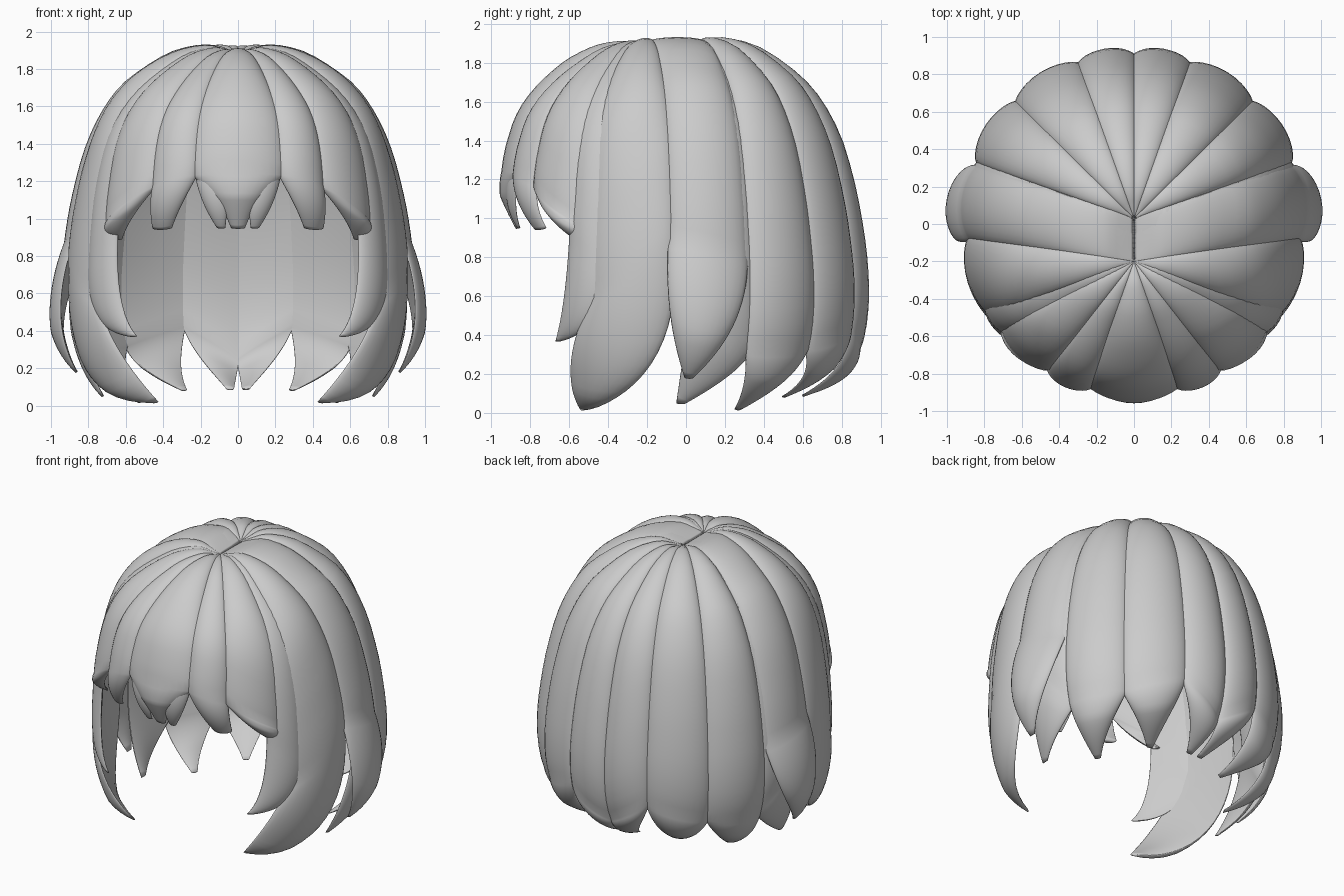
import bpy, bmesh, math

if "Cube" in bpy.data.objects:
    bpy.data.objects.remove(bpy.data.objects["Cube"])

# Head profiles (radius, height) from the parting downwards
SIDE = [(0, 1.88), (.08, 1.9), (.2, 1.915), (.4, 1.855), (.6, 1.71), (.72, 1.56), (.815, 1.36),
        (.885, 1.1), (.92, .9), (.942, .7), (.94, .5), (.905, .33), (.84, .2)]
FRONT = [(0, 1.88), (.08, 1.89), (.2, 1.89), (.4, 1.84), (.64, 1.715), (.835, 1.55), (.925, 1.36),
         (.955, 1.1), (.95, .9), (.94, .7), (.93, .5), (.88, .33), (.8, .2)]
UPPER, LOWER, COLS = 26, 16, 14


def catmull(pts, steps=10):
    out = []
    for i in range(len(pts) - 1):
        p0, p1 = pts[max(i - 1, 0)], pts[i]
        p2, p3 = pts[i + 1], pts[min(i + 2, len(pts) - 1)]
        for k in range(steps):
            t = k / steps
            out.append(tuple(.5 * (2 * b + (c - a) * t + (2 * a - 5 * b + 4 * c - d) * t * t
                                   + (3 * b - a - 3 * c + d) * t ** 3)
                             for a, b, c, d in zip(p0, p1, p2, p3)))
    return out + [pts[-1]]


def edge(az, z_sep, tip, flare, inset, ctrl):
    """Edge of a lock as (azimuth, radius, z): over the dome, then curving to the tip."""
    w = max(0, math.cos(math.radians(az))) ** 1.5
    prof = [(a[0] + (b[0] - a[0]) * w, a[1] + (b[1] - a[1]) * w) for a, b in zip(SIDE, FRONT)]
    dense = catmull(prof)
    cut = [p for i, p in enumerate(dense) if i < 25 or p[1] >= z_sep]
    rows = []
    for i in range(UPPER + 1):
        f = i / UPPER * (len(cut) - 1)
        k = min(int(f), len(cut) - 2)
        r, z = [cut[k][j] + (cut[k + 1][j] - cut[k][j]) * (f - k) for j in (0, 1)]
        rows.append((az, r - inset * min(1, r / .5), z))
    a = rows[-1]
    c = (az + (tip[0] - az) * ctrl[0], a[1] * flare, tip[2] + ctrl[1] * (a[2] - tip[2]))
    for i in range(1, LOWER + 1):
        t = i / LOWER
        rows.append(tuple((1 - t) ** 2 * p + 2 * t * (1 - t) * q + t * t * s
                          for p, q, s in zip(a, c, tip)))
    return rows


def lock(name, az, sep, tip, tip_w=1.5, root=(-.2, -.2), flare=1.03, inset=.045, bulge=.055,
         cl=(.3, .45), cr=(.3, .45), mirror=True):
    L = edge(az[0] - 1, sep[0], (tip[0] - tip_w, tip[1], tip[2]), flare, inset, cl)
    R = edge(az[1] + 1, sep[1], (tip[0] + tip_w, tip[1], tip[2]), flare, inset, cr)
    n = len(L)
    bm = bmesh.new()
    us = [-math.cos(math.pi * j / COLS) for j in range(COLS + 1)]
    ring_us = [(u, 1) for u in us] + [(u, -1) for u in us[-2:0:-1]]
    rings = []
    for i in range(n):
        ring = []
        for u, side in ring_us:
            f = (u + 1) / 2
            mix = lambda k: [p + (q - p) * f for p, q in zip(L[k], R[k])]
            a, r, z = mix(i)
            p, q = mix(max(i - 2, 0)), mix(min(i + 2, n - 1))
            dr, dz = q[1] - p[1], q[2] - p[2]
            ln = math.hypot(dr, dz) or 1
            chord = math.radians(abs(R[i][0] - L[i][0])) * r
            h = min(bulge, .2 * chord) * (1 - u * u) ** .65 if side > 0 else -min(.015, .08 * chord) * (1 - u * u)
            r2, z2 = r - dz / ln * h, z + dr / ln * h
            ry = (root[0] + (root[1] - root[0]) * f) * max(0, 1 - r / .86) if i <= UPPER else 0
            t = math.radians(a)
            ring.append(bm.verts.new((r2 * math.sin(t), ry - r2 * math.cos(t), z2)))
        rings.append(ring)
    m = len(ring_us)
    for a, b in zip(rings, rings[1:]):
        for j in range(m):
            bm.faces.new((a[j], a[(j + 1) % m], b[(j + 1) % m], b[j]))
    bm.faces.new(rings[-1])
    bmesh.ops.remove_doubles(bm, verts=bm.verts, dist=.0005)
    bmesh.ops.recalc_face_normals(bm, faces=bm.faces)
    for f in bm.faces:
        f.smooth = True
    me = bpy.data.meshes.new(name)
    bm.to_mesh(me)
    bm.free()
    ob = bpy.data.objects.new(name, me)
    bpy.context.collection.objects.link(ob)
    if mirror:
        md = ob.modifiers.new("mirror", 'MIRROR')
        md.use_mirror_merge = False


BACK = (.03, .03)
# Fringe
lock("fringe_centre", (-15, 15), (1.22, 1.22), (0, .86, .95), 2.5, cl=(.7, .6), cr=(.7, .6), mirror=False)
lock("fringe_inner", (4, 14), (1.15, 1.22), (6, .86, .95), 1.5, inset=.055, bulge=.04)
lock("fringe_middle", (15, 30), (1.22, 1.16), (28.5, .85, .95), 4, cl=(.45, .5), cr=(.3, .5))
lock("fringe_outer", (30, 52), (1.16, .95), (49, .84, .89), 1.5, cl=(.45, .5))
# Face-framing and side locks
lock("face_lock", (48, 63), (.9, .7), (40.3, .86, .37), 1.5, inset=.06, cl=(.05, .25), cr=(.1, .1))
lock("side_front_lock", (57, 85), (.55, .9), (40, .69, .02), 2, cl=(.55, .45), cr=(-.12, .02))
lock("side_lock", (85, 110), (.9, .8), (91, .86, .18), 1.5, root=(-.2, .03), flare=1.18,
     cl=(-.1, .4), cr=(.2, .35))
lock("side_under_lock", (93, 113), (.7, .3), (88, .72, .05), 2, root=(-.1, .03), inset=.065, flare=1)
# Back locks
lock("back_side_lock", (112, 136), (.3, .32), (117, .59, .02), 2, root=BACK, flare=.97)
lock("back_middle_lock", (136, 161), (.32, .43), (150, .58, .085), 2, root=BACK, flare=1)
lock("back_centre_lock", (161, 179.5), (.43, .25), (176, .6, .09), 2, root=BACK, flare=1)
